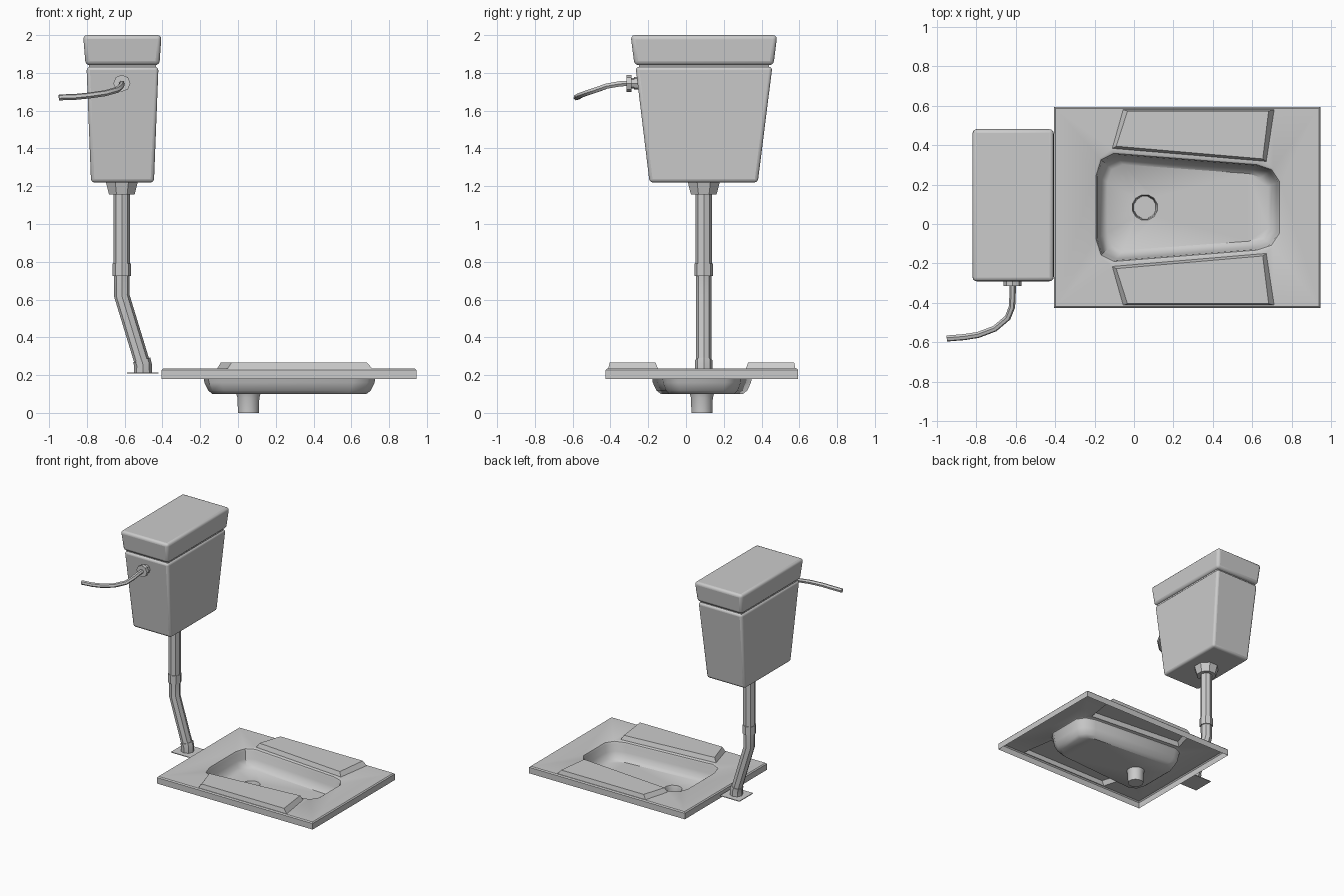
import bpy, bmesh, math
from mathutils import Vector

cube = bpy.data.objects.get("Cube")
if cube:
    bpy.data.objects.remove(cube, do_unlink=True)

GREY = (0.6, 0.6, 0.6, 1)
mat = bpy.data.materials.new("grey ceramic")
mat.use_nodes = True
mat.diffuse_color = GREY
mat.node_tree.nodes["Principled BSDF"].inputs["Base Color"].default_value = GREY
MID_Y = 0.084


def finish(name, bm, bevel=0, angle=35):
    mesh = bpy.data.meshes.new(name)
    bm.to_mesh(mesh)
    bm.free()
    obj = bpy.data.objects.new(name, mesh)
    bpy.context.collection.objects.link(obj)
    mesh.materials.append(mat)
    if bevel:
        mod = obj.modifiers.new("rounded edges", "BEVEL")
        mod.width, mod.segments, mod.limit_method = bevel, 3, "ANGLE"
        mod.angle_limit = math.radians(40)
    smooth(obj, angle)
    return obj


def smooth(obj, angle):
    bpy.ops.object.select_all(action="DESELECT")
    obj.select_set(True)
    bpy.context.view_layer.objects.active = obj
    bpy.ops.object.shade_smooth_by_angle(angle=math.radians(angle))


def ring(bm, points, z):
    return [bm.verts.new((x, y, z)) for x, y in points]


def skin(bm, a, b):
    n = len(a)
    for i in range(n):
        bm.faces.new((a[i], a[(i + 1) % n], b[(i + 1) % n], b[i]))


def fill_between(bm, loops):
    edges = []
    for loop in loops:
        for i, v in enumerate(loop):
            pair = (v, loop[(i + 1) % len(loop)])
            edges.append(bm.edges.get(pair) or bm.edges.new(pair))
    bmesh.ops.triangle_fill(bm, edges=edges, use_beauty=True, normal=(0, 0, 1))


def rect(x0, x1, y0, y1):
    return [(x0, y0), (x1, y0), (x1, y1), (x0, y1)]


def circle(cx, cy, r, n):
    return [(cx + r * math.cos(math.tau * (i + 0.5) / n),
             cy + r * math.sin(math.tau * (i + 0.5) / n)) for i in range(n)]


def loft(name, sections, bevel=0, angle=35):
    """Closed solid through (points, height) sections, bottom to top."""
    bm = bmesh.new()
    rings = [ring(bm, pts, z) for pts, z in sections]
    for a, b in zip(rings, rings[1:]):
        skin(bm, a, b)
    bm.faces.new(rings[0][::-1])
    bm.faces.new(rings[-1])
    return finish(name, bm, bevel, angle)


def tube(name, points, radius, resolution=2):
    curve = bpy.data.curves.new(name, "CURVE")
    curve.dimensions = "3D"
    curve.bevel_depth, curve.bevel_resolution = radius, resolution
    curve.use_fill_caps = True
    spline = curve.splines.new("POLY")
    spline.points.add(len(points) - 1)
    for p, co in zip(spline.points, points):
        p.co = (*co, 1)
    obj = bpy.data.objects.new(name, curve)
    bpy.context.collection.objects.link(obj)
    curve.materials.append(mat)
    bpy.ops.object.select_all(action="DESELECT")
    obj.select_set(True)
    bpy.context.view_layer.objects.active = obj
    bpy.ops.object.convert(target="MESH")
    smooth(bpy.context.object, 30)


# Floor pan: one open-backed sheet with bowl, drain and two foot pads
HALF_RIM = [(-0.19, 0.16), (-0.165, 0.24), (-0.1, 0.272),
            (0.62, 0.215), (0.695, 0.19), (0.735, 0.13)]


def bowl_outline(offset):
    loop = HALF_RIM + [(x, -h) for x, h in reversed(HALF_RIM)]
    sx, sy = 1 + offset / 0.46, 1 + offset / 0.272
    return [(0.272 + (x - 0.272) * sx, MID_Y + h * sy) for x, h in loop]


bm = bmesh.new()
edge = [ring(bm, rect(-0.405 + d, 0.945 - d, -0.425 + d, 0.593 - d), z)
        for d, z in ((0, 0.18), (0, 0.227), (0.008, 0.235))]
for a, b in zip(edge, edge[1:]):
    skin(bm, a, b)

bowl = [ring(bm, bowl_outline(d), z) for d, z in
        ((0.01, 0.235), (0.002, 0.23), (-0.004, 0.215),
         (-0.012, 0.16), (-0.032, 0.118), (-0.055, 0.1))]
for a, b in zip(bowl, bowl[1:]):
    skin(bm, a, b)

drain = [ring(bm, circle(0.055, MID_Y, r, 12), z)
         for r, z in ((0.066, 0.1), (0.06, 0.08), (0.057, 0.0))]
for a, b in zip(drain, drain[1:]):
    skin(bm, a, b)
bm.faces.new(drain[-1])
fill_between(bm, [bowl[-1], drain[0]])

PAD_BASE = [(-0.11, 0.299), (0.67, 0.233), (0.71, 0.495), (-0.055, 0.495)]
PAD_TOP = [(-0.09, 0.31), (0.652, 0.246), (0.682, 0.488), (-0.033, 0.488)]
pads = []
for side in (-1, 1):
    base, top = (ring(bm, [(x, MID_Y + side * h) for x, h in pts], z)
                 for pts, z in ((PAD_BASE, 0.235), (PAD_TOP, 0.268)))
    skin(bm, base, top)
    bm.faces.new(top)
    pads.append(base)
fill_between(bm, [edge[-1], bowl[0], *pads])

bmesh.ops.recalc_face_normals(bm, faces=bm.faces)
if sum(f.normal.z * f.calc_area() for f in bm.faces) < 0:
    bmesh.ops.reverse_faces(bm, faces=bm.faces)
finish("squat_pan", bm)

# Cistern
loft("cistern_body", [(rect(-0.778, -0.445, -0.193, 0.38), 1.22),
                      (rect(-0.802, -0.421, -0.267, 0.457), 1.832)], 0.018)
loft("cistern_neck", [(rect(-0.79, -0.433, -0.25, 0.44), 1.82),
                      (rect(-0.79, -0.433, -0.25, 0.44), 1.85)])
loft("cistern_lid", [(rect(-0.807, -0.416, -0.273, 0.463), 1.841),
                     (rect(-0.82, -0.405, -0.293, 0.483), 2.0)], 0.022)

# Flush pipe with its couplings
PX, PY = -0.615, 0.094
loft("outlet_nut", [(circle(PX, PY, 0.073, 8), 1.155),
                    (circle(PX, PY, 0.08, 8), 1.18),
                    (circle(PX, PY, 0.092, 8), 1.225)])
tube("upper_pipe", [(PX, PY, 0.76), (PX, PY, 1.17)], 0.044)
tube("pipe_coupling", [(PX, PY, 0.725), (PX, PY, 0.79)], 0.049)
tube("lower_pipe", [(PX, PY, 0.75), (PX, PY, 0.62), (-0.505, PY, 0.26),
                    (-0.503, PY, 0.215)], 0.041)
tube("pipe_foot", [(-0.503, PY, 0.21), (-0.503, PY, 0.255), (-0.51, PY, 0.28)], 0.047)
loft("floor_plate", [(rect(-0.588, -0.42, 0.01, 0.178), z) for z in (0.208, 0.213)])

# Water supply hose and its fitting
HZ = 1.745
tube("inlet_washer", [(PX, -0.25, HZ), (PX, -0.275, HZ)], 0.034)
tube("inlet_neck", [(PX, -0.24, HZ), (PX, -0.3, HZ)], 0.027)
tube("inlet_nut", [(PX, -0.288, HZ), (PX, -0.314, HZ)], 0.045)
tube("supply_hose", [(PX, -0.3, HZ), (PX, -0.35, 1.742), (-0.618, -0.42, 1.73),
                     (-0.64, -0.475, 1.71), (-0.705, -0.53, 1.692),
                     (-0.79, -0.562, 1.68), (-0.86, -0.573, 1.673),
                     (-0.948, -0.58, 1.67)], 0.016, 1)
